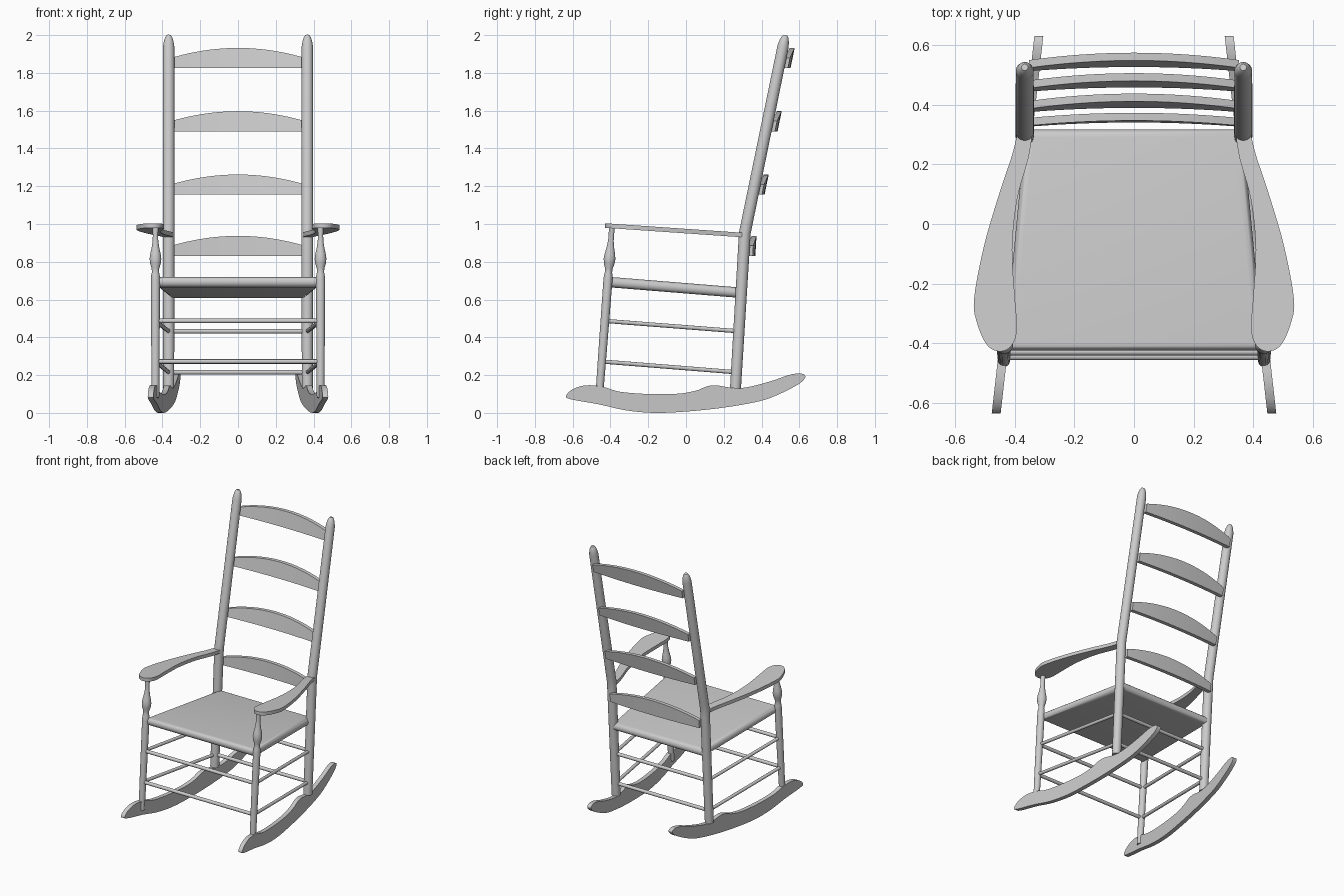
import bpy, bmesh, math
from mathutils import Vector

cube = bpy.data.objects.get("Cube")
if cube:
    bpy.data.objects.remove(cube, do_unlink=True)

wood = bpy.data.materials.new("plain grey")
wood.use_nodes = True
GREY = (0.6, 0.6, 0.6, 1)
wood.diffuse_color = GREY
wood.node_tree.nodes["Principled BSDF"].inputs["Base Color"].default_value = GREY


def loft(name, rings):
    """Skin a list of equal-sized point rings and cap both ends."""
    bm = bmesh.new()
    loops = [[bm.verts.new(p) for p in ring] for ring in rings]
    n = len(loops[0])
    for a, b in zip(loops, loops[1:]):
        for i in range(n):
            j = (i + 1) % n
            bm.faces.new((a[i], a[j], b[j], b[i]))
    bm.faces.new(loops[0])
    bm.faces.new(loops[-1])
    bmesh.ops.recalc_face_normals(bm, faces=bm.faces)
    for f in bm.faces:
        f.smooth = True
    mesh = bpy.data.meshes.new(name)
    bm.to_mesh(mesh)
    bm.free()
    mesh.set_sharp_from_angle(angle=math.radians(35))
    mesh.materials.append(wood)
    obj = bpy.data.objects.new(name, mesh)
    bpy.context.collection.objects.link(obj)
    return obj


def turned(name, path, sides=24):
    """Round bar through (point, radius) stations."""
    pts = [Vector(p) for p, r in path]
    rings = []
    for i, (p, r) in enumerate(path):
        axis = (pts[min(i + 1, len(pts) - 1)] - pts[max(i - 1, 0)]).normalized()
        u = axis.orthogonal() if abs(axis.z) < 0.7 else Vector((0, 1, 0)).cross(axis)
        u.normalize()
        v = axis.cross(u)
        angles = [math.tau * k / sides for k in range(sides)]
        rings.append([pts[i] + r * (math.cos(a) * u + math.sin(a) * v) for a in angles])
    return loft(name, rings)


def smooth(points, steps=5, closed=True):
    """Catmull-Rom curve through the points."""
    n = len(points)
    at = (lambda i: points[i % n]) if closed else (lambda i: points[max(0, min(n - 1, i))])
    out = []
    for i in range(n if closed else n - 1):
        a, b, c, d = (Vector(at(i + k)) for k in (-1, 0, 1, 2))
        for s in range(steps):
            t = s / steps
            out.append(0.5 * (2 * b + (c - a) * t + (2 * a - 5 * b + 4 * c - d) * t * t
                              + (3 * b - a - 3 * c + d) * t ** 3))
    if not closed:
        out.append(Vector(points[-1]))
    return out


# Centre lines of the posts
KINK = 0.95
REAR_X = 0.367


def rear_y(z):
    return 0.262 + (z - 0.13) * 0.06 if z < KINK else 0.311 + (z - KINK) * 0.205


def front_point(z):
    return (0.437, -0.46 + (z - 0.08) * 0.075, z)


def rear_point(z):
    return (REAR_X, rear_y(z), z)


def flip(p, side):
    return (p[0] * side, p[1], p[2])


REAR_POST = [(0.13, .029), (0.9, .031), (KINK, .031), (1.0, .031), (1.94, .03),
             (1.97, .025), (1.99, .018), (2.0, .011)]
FRONT_POST = [(0.08, .02), (0.3, .022), (0.7, .024), (0.725, .023), (0.745, .019), (0.765, .02),
              (0.79, .028), (0.815, .031), (0.84, .028), (0.87, .021), (0.91, .015),
              (0.94, .014), (0.985, .016)]

# Side outline of a rocker (y, z)
ROCKER = [(-.635, .09), (-.6, .125), (-.53, .146), (-.44, .138), (-.35, .112), (-.2, .1),
          (-.05, .101), (.05, .117), (.11, .14), (.16, .146), (.25, .132), (.33, .137),
          (.45, .168), (.55, .202), (.61, .208), (.632, .19), (.6, .155), (.5, .102),
          (.39, .062), (.2, .028), (0, .007), (-.17, 0), (-.32, .014), (-.46, .045), (-.61, .072)]

# Top outline of an armrest (x, y)
ARM = [(.342, .3), (.355, .22), (.393, .08), (.409, -.085), (.4, -.25), (.393, -.353),
       (.412, -.41), (.452, -.428), (.495, -.405), (.528, -.33), (.537, -.25),
       (.503, -.07), (.45, .11), (.41, .23), (.393, .3)]

for side, label in ((1, "left"), (-1, "right")):
    turned(label + "_rear_post", [(flip(rear_point(z), side), r) for z, r in REAR_POST])
    turned(label + "_front_post", [(flip(front_point(z), side), r) for z, r in FRONT_POST])

    # Rockers toe inward towards the back
    outline = smooth(ROCKER, 4)
    loft(label + "_rocker", [[(side * (0.391 - 0.113 * y + dx), y, z) for y, z in outline]
                             for dx in (-0.015, 0.015)])

    # Armrests slope down to the back
    outline = smooth(ARM, 5, closed=False)
    loft(label + "_armrest", [[(side * x, y, 1.004 - 0.069 * (y + 0.43) - drop) for x, y in outline]
                              for drop in (0, 0.024)])

    # Side rungs
    for level, zf, zr in (("lower", 0.272, 0.215), ("upper", 0.487, 0.432)):
        turned(f"{label}_{level}_side_rung", [(flip(front_point(zf), side), 0.011),
                                              (flip(rear_point(zr), side), 0.011)], 16)

# Cross rungs
for place, point, heights in (("front", front_point, (0.272, 0.487)),
                              ("rear", rear_point, (0.215, 0.432))):
    for level, z in zip(("lower", "upper"), heights):
        turned(f"{place}_{level}_rung", [(point(z), 0.012), (flip(point(z), -1), 0.012)], 16)

# Seat: tapered slab with a rounded rim
HALF = 0.0275
seat_rings = []
for k in range(13):
    a = math.pi * (k / 12 - 0.5)
    inset = HALF * (1 - math.cos(a))
    corners = [(-.435, -.425), (.435, -.425), (.365, .318), (-.365, .318)]
    ring = []
    for x, y in corners:
        x -= math.copysign(inset, x)
        y -= math.copysign(inset, y)
        ring.append((x, y, 0.692 - 0.081 * (y + 0.4) + HALF * math.sin(a)))
    seat_rings.append(ring)
loft("seat", seat_rings)

# Back slats: arched on top, bowed to the rear
for number, z0 in enumerate((0.83, 1.155, 1.49, 1.825), 1):
    lean = 0.06 if number == 1 else 0.205
    rings = []
    for k in range(25):
        t = k / 12 - 1
        bow = 1 - t * t
        y = rear_y(z0) + 0.036 + 0.014 * bow
        top = 0.055 + 0.052 * bow
        rings.append([(0.352 * t, y + lean * h + d, z0 + h)
                      for h, d in ((0, -.013), (0, .013), (top, .013), (top, -.013))])
    loft(f"back_slat_{number}", rings)
